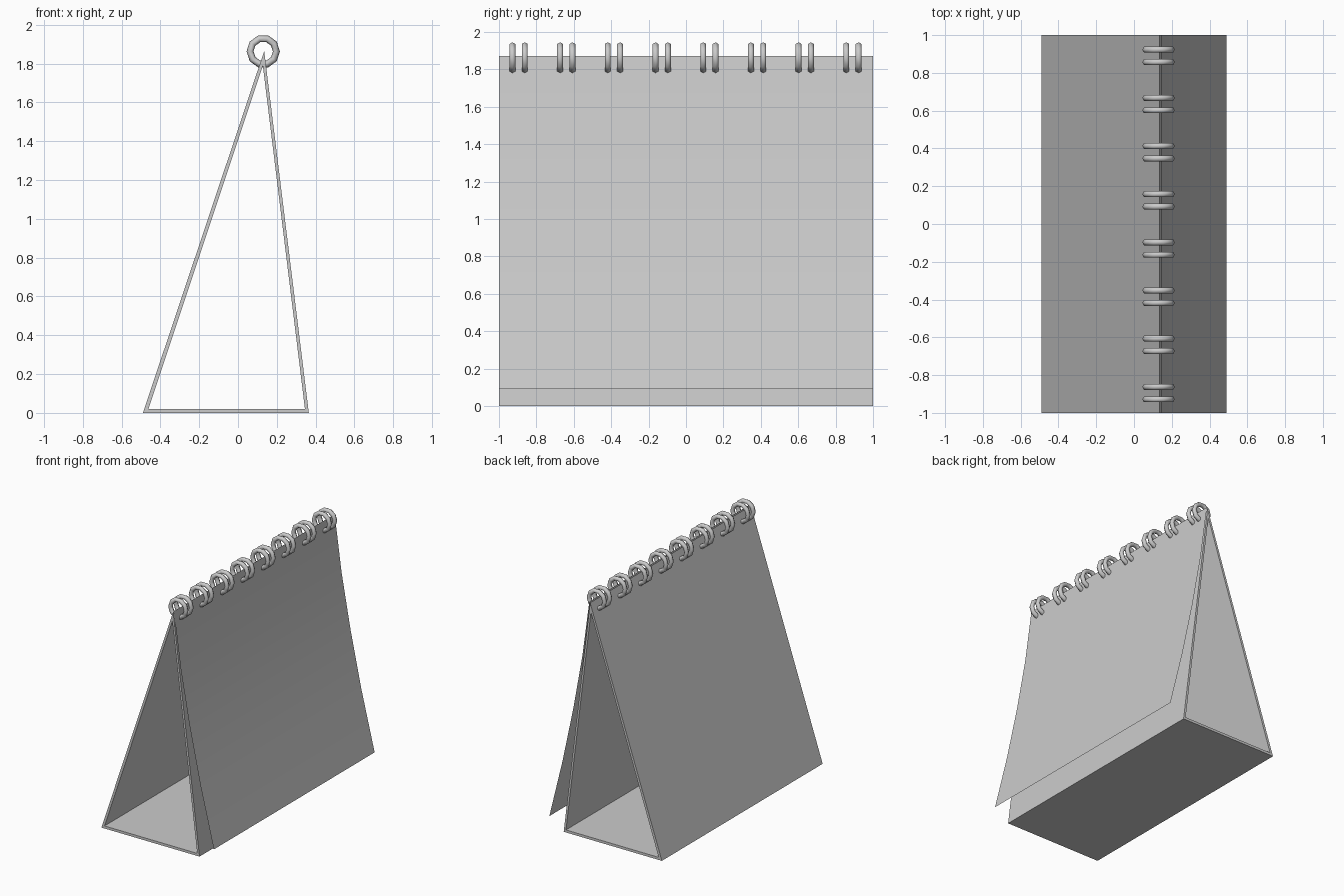
import bpy, bmesh, math

if "Cube" in bpy.data.objects:
    bpy.data.objects.remove(bpy.data.objects["Cube"])


def make_object(name, bm):
    bmesh.ops.recalc_face_normals(bm, faces=bm.faces)
    mesh = bpy.data.meshes.new(name)
    bm.to_mesh(mesh)
    bm.free()
    obj = bpy.data.objects.new(name, mesh)
    bpy.context.collection.objects.link(obj)
    return obj


def smooth(obj, angle):
    bpy.ops.object.select_all(action='DESELECT')
    obj.select_set(True)
    bpy.context.view_layer.objects.active = obj
    bpy.ops.object.shade_smooth_by_angle(angle=math.radians(angle))


# Stand: hollow triangular card sleeve, open at the front and back
outer = [(-0.49, 0.0), (0.365, 0.0), (0.135, 1.865)]
inner = [(-0.462, 0.02), (0.345, 0.02), (0.128, 1.79)]
bm = bmesh.new()
rims = []
for y in (-1, 1):
    rims.append([[bm.verts.new((x, y, z)) for x, z in loop] for loop in (outer, inner)])
(fo, fi), (bo, bi) = rims
for i in range(3):
    j = (i + 1) % 3
    bm.faces.new((fo[i], fo[j], bo[j], bo[i]))
    bm.faces.new((fi[i], fi[j], bi[j], bi[i]))
    bm.faces.new((fo[i], fo[j], fi[j], fi[i]))
    bm.faces.new((bo[i], bo[j], bi[j], bi[i]))
stand = make_object("stand", bm)
smooth(stand, 30)

# Page: single thin sheet that lifts away from the stand
profile = [(0.142, 1.872), (0.202, 1.43), (0.28, 1.0), (0.375, 0.555), (0.49, 0.09)]
bm = bmesh.new()
rows = [[bm.verts.new((x, y, z)) for y in (-1, 1)] for x, z in profile]
for a, b in zip(rows, rows[1:]):
    bm.faces.new((a[0], a[1], b[1], b[0]))
page = make_object("page", bm)
smooth(page, 30)

# Binding rings: eight pairs of wire loops along the top edge
n = 0
for i in range(8):
    for side in (-1, 1):
        n += 1
        y = -0.895 + 0.255 * i + side * 0.033
        bpy.ops.mesh.primitive_torus_add(
            major_segments=10, minor_segments=6, major_radius=0.068,
            minor_radius=0.018, location=(0.13, y, 1.863),
            rotation=(math.pi / 2, 0, 0))
        ring = bpy.context.object
        ring.name = f"binding_ring_{n:02d}"
        smooth(ring, 80)
